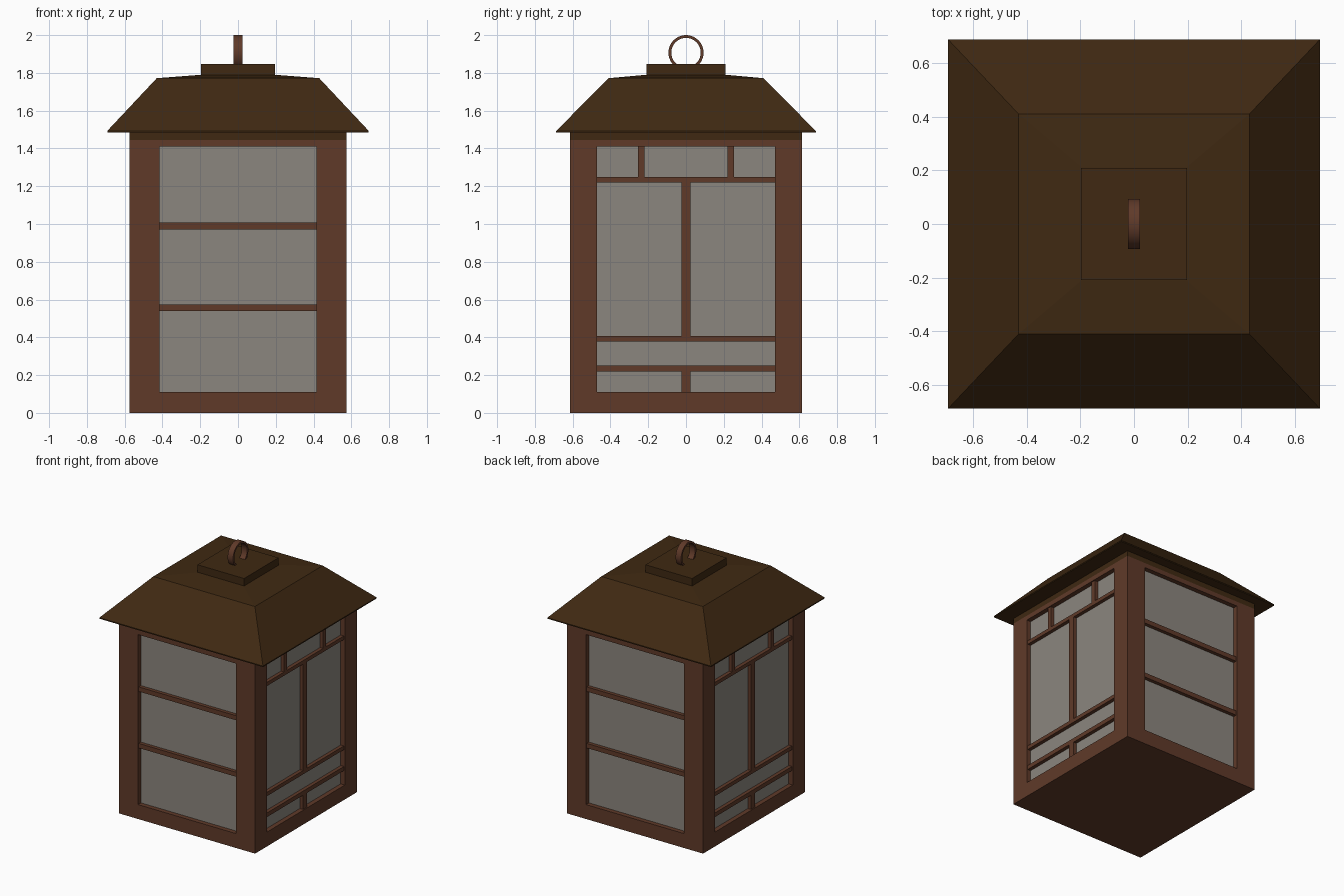
import bpy, bmesh, math
from mathutils import Matrix, Vector

if "Cube" in bpy.data.objects:
    bpy.data.objects.remove(bpy.data.objects["Cube"])


def material(name, rgb):
    m = bpy.data.materials.new(name)
    m.diffuse_color = (*rgb, 1)
    m.use_nodes = True
    m.node_tree.nodes["Principled BSDF"].inputs["Base Color"].default_value = m.diffuse_color
    return m


WOOD = material("reddish brown wood", (0.115, 0.042, 0.022))
ROOF = material("dark bronze roof", (0.050, 0.022, 0.006))
GLASS = material("grey frosted glass", (0.26, 0.24, 0.21))


def finish(name, bm, mat):
    bmesh.ops.recalc_face_normals(bm, faces=bm.faces)
    me = bpy.data.meshes.new(name)
    bm.to_mesh(me)
    bm.free()
    me.materials.append(mat)
    ob = bpy.data.objects.new(name, me)
    bpy.context.collection.objects.link(ob)
    return ob


def boxes(name, mat, spans):
    """One object made of boxes given as (x0, x1, y0, y1, z0, z1)."""
    bm = bmesh.new()
    for x0, x1, y0, y1, z0, z1 in spans:
        c = Vector(((x0 + x1) / 2, (y0 + y1) / 2, (z0 + z1) / 2))
        s = (x1 - x0, y1 - y0, z1 - z0, 1)
        bmesh.ops.create_cube(bm, size=1, matrix=Matrix.Translation(c) @ Matrix.Diagonal(s))
    return finish(name, bm, mat)


X, Y = 0.575, 0.615          # body half sizes
OX, OY = 0.415, 0.47         # window half widths
Z0, Z1 = 0.11, 1.41          # window bottom and top
D = 0.035                    # glass recess
EAVE = 1.49

# Solid base, top rail and the dark band under the eave
boxes("base", WOOD, [(-X, X, -Y, Y, 0, Z0)])
boxes("top_rail", WOOD, [(-X, X, -Y, Y, Z1, 1.445)])
boxes("eave_band", ROOF, [(-X, X, -Y, Y, 1.445, EAVE)])

# Corner posts
for sx, nx in ((-1, "left"), (1, "right")):
    for sy, ny in ((-1, "front"), (1, "back")):
        xs = sorted((sx * OX, sx * X))
        ys = sorted((sy * OY, sy * Y))
        boxes(f"{ny}_{nx}_post", WOOD, [(*xs, *ys, Z0, Z1)])

# Glass core showing in all four windows
boxes("glass_panes", GLASS, [(-X + D, X - D, -Y + D, Y - D, Z0, Z1)])

# Bars: (across from, across to, z from, z to)
front_bars = [(-OX, OX, 0.54, 0.575), (-OX, OX, 0.972, 1.007)]
side_bars = [(-OY, OY, 0.218, 0.25), (-OY, OY, 0.378, 0.407), (-OY, OY, 1.22, 1.248),
             (-0.024, 0.024, Z0, 0.218), (-0.024, 0.024, 0.407, 1.22),
             (-0.253, -0.22, 1.248, Z1), (0.22, 0.253, 1.248, Z1)]
R = 0.008                    # bars sit just behind the frame face
for s, nf, ns in ((-1, "front", "left"), (1, "back", "right")):
    ys = sorted((s * (Y - D - 0.01), s * (Y - R)))
    xs = sorted((s * (X - D - 0.01), s * (X - R)))
    boxes(nf + "_window_bars", WOOD, [(a, b, *ys, c, d) for a, b, c, d in front_bars])
    boxes(ns + "_window_bars", WOOD, [(*xs, a, b, c, d) for a, b, c, d in side_bars])

# Hipped roof: stacked rectangles (half x, half y, z)
bm = bmesh.new()
rings = [[bm.verts.new((sx * hx, sy * hy, z)) for sx, sy in ((-1, -1), (1, -1), (1, 1), (-1, 1))]
         for hx, hy, z in ((0.692, 0.687, 1.485), (0.692, 0.687, 1.493),
                           (0.43, 0.41, 1.772), (0.195, 0.21, 1.79))]
for a, b in zip(rings, rings[1:]):
    for i in range(4):
        j = (i + 1) % 4
        bm.faces.new((a[i], a[j], b[j], b[i]))
bm.faces.new(rings[0][::-1])
bm.faces.new(rings[-1])
finish("roof", bm, ROOF)

# Cap on the roof
boxes("roof_cap", ROOF, [(-0.197, 0.197, -0.208, 0.208, 1.775, 1.847)])

# Flat hanging ring standing in the side plane
bm = bmesh.new()
N, W = 40, 0.023
loops = []
for i in range(N):
    t = 2 * math.pi * i / N
    loops.append([bm.verts.new((x, r * math.cos(t), 1.907 + r * math.sin(t)))
                  for x, r in ((-W, 0.093), (W, 0.093), (W, 0.078), (-W, 0.078))])
for i in range(N):
    a, b = loops[i], loops[(i + 1) % N]
    for k in range(4):
        m = (k + 1) % 4
        bm.faces.new((a[k], a[m], b[m], b[k]))
ring = finish("hanging_ring", bm, WOOD)
bpy.context.view_layer.objects.active = ring
ring.select_set(True)
bpy.ops.object.shade_smooth_by_angle(angle=math.radians(35))
